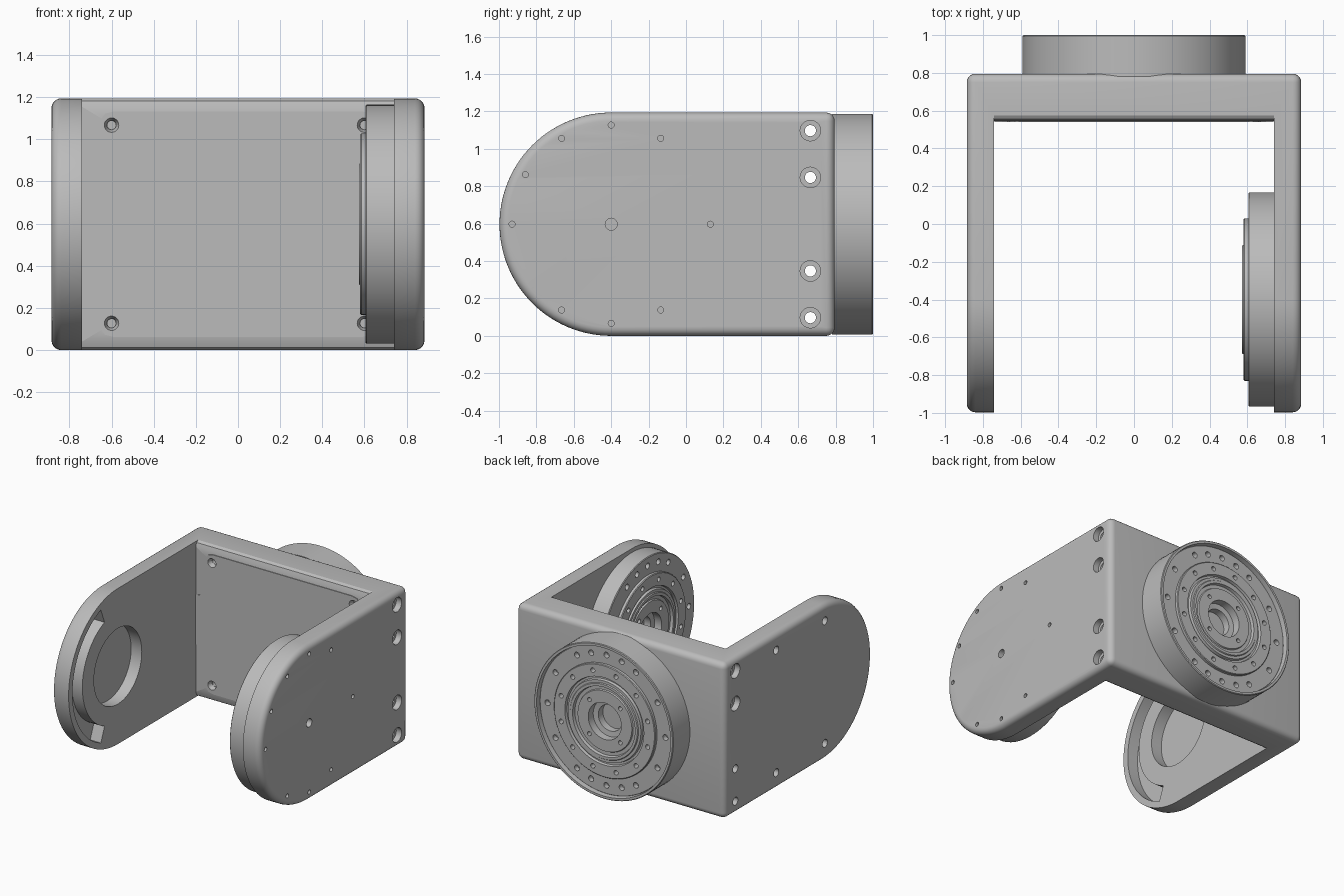
import bpy, bmesh
from math import cos, sin, pi, radians
from mathutils import Matrix, Vector

if "Cube" in bpy.data.objects:
    bpy.data.objects.remove(bpy.data.objects["Cube"])

grey = bpy.data.materials.new("machined_grey")
grey.use_nodes = True
COLOUR = (0.5, 0.5, 0.5, 1)
grey.diffuse_color = COLOUR
grey.node_tree.nodes["Principled BSDF"].inputs["Base Color"].default_value = COLOUR

MID_Z = 0.597      # centre height of every round part
ARM_Y = -0.4       # axis of the rounded arm ends
HALF_W = 0.885
INNER_W = 0.74

# rotations that send local z to the named direction
TO = {"+x": Matrix.Rotation(pi / 2, 4, "Y"),
      "-x": Matrix.Rotation(-pi / 2, 4, "Y"),
      "+y": Matrix.Rotation(-pi / 2, 4, "X")}


def finish(name, bm):
    bmesh.ops.recalc_face_normals(bm, faces=bm.faces)
    mesh = bpy.data.meshes.new(name)
    bm.to_mesh(mesh)
    bm.free()
    mesh.materials.append(grey)
    obj = bpy.data.objects.new(name, mesh)
    bpy.context.collection.objects.link(obj)
    return obj


def prism(name, points, axis, lo, hi):
    """Extrude a 2D outline: (y, z) along x, or (x, z) along y."""
    bm = bmesh.new()
    place = (lambda a, b: (lo, a, b)) if axis == "x" else (lambda a, b: (a, lo, b))
    face = bm.faces.new([bm.verts.new(place(*p)) for p in points])
    new = bmesh.ops.extrude_face_region(bm, geom=[face])["geom"]
    step = Vector((hi - lo, 0, 0) if axis == "x" else (0, hi - lo, 0))
    bmesh.ops.translate(bm, vec=step, verts=[v for v in new if isinstance(v, bmesh.types.BMVert)])
    return finish(name, bm)


def lathe(name, profile, matrix):
    """Revolve (radius, height) points and place the result."""
    bm = bmesh.new()
    vs = [bm.verts.new((r, 0, h)) for r, h in profile]
    es = [bm.edges.new(pair) for pair in zip(vs, vs[1:])]
    bmesh.ops.spin(bm, geom=vs + es, axis=(0, 0, 1), cent=(0, 0, 0),
                   angle=2 * pi, steps=96)
    bmesh.ops.remove_doubles(bm, verts=bm.verts, dist=1e-4)
    bm.transform(matrix)
    return finish(name, bm)


def cylinders(name, specs, matrix):
    """One cutter from (x, y, radius, low, high[, top radius]) in local space."""
    bm = bmesh.new()
    for x, y, r, lo, hi, *top in specs:
        bmesh.ops.create_cone(bm, cap_ends=True, segments=64 if r > 0.2 else 20,
                              radius1=r, radius2=top[0] if top else r, depth=hi - lo,
                              matrix=Matrix.Translation((x, y, (lo + hi) / 2)))
    bm.transform(matrix)
    return finish(name, bm)


def activate(obj):
    bpy.ops.object.select_all(action="DESELECT")
    obj.select_set(True)
    bpy.context.view_layer.objects.active = obj


def cut(obj, cutter):
    mod = obj.modifiers.new("cut", "BOOLEAN")
    mod.operation = "DIFFERENCE"
    mod.solver = "EXACT"
    mod.object = cutter
    activate(obj)
    bpy.ops.object.modifier_apply(modifier=mod.name)
    bpy.data.objects.remove(cutter)


def smooth(obj):
    activate(obj)
    bpy.ops.object.shade_smooth_by_angle(angle=radians(25))


def ring(radius, degrees):
    return [(radius * cos(radians(a)), radius * sin(radians(a))) for a in degrees]


# --- bracket: rounded solid, hollowed into a U ---
outline = [(0.795, 2 * MID_Z), (0.795, 0)]
outline += [(ARM_Y + MID_Z * cos(a), MID_Z + MID_Z * sin(a))
            for a in (-pi / 2 - pi * i / 56 for i in range(57))]
bracket = prism("bracket", outline, "x", -HALF_W, HALF_W)
bev = bracket.modifiers.new("round_edges", "BEVEL")
bev.width, bev.segments, bev.limit_method = 0.045, 5, "ANGLE"
activate(bracket)
bpy.ops.object.modifier_apply(modifier=bev.name)

lower = [(-1.5, -0.6 - MID_Z), (0.575, -0.6 - MID_Z), (0.575, -MID_Z),
         (0.555, 0.012 - MID_Z), (0.545, 0.04 - MID_Z)]
gap = [(y, z + MID_Z) for y, z in lower] + [(y, MID_Z - z) for y, z in reversed(lower)]
cut(bracket, prism("gap_cutter", gap, "x", -INNER_W, INNER_W))

# side bolt holes: counterbored from both sides and open right through
bolts = []
for dz in (-0.5, -0.25, 0.25, 0.5):
    z = MID_Z + dz
    bolts.append((-z, 0.665, 0.03, -1, 1))
cut(bracket, cylinders("bolt_cutter", bolts, TO["+x"]))
bores = [(z, y, 0.055, s * 0.9 - 0.06, s * 0.9 + 0.06)
         for z, y, *_ in bolts for s in (-1, 1)]
cut(bracket, cylinders("counterbore_cutter", bores, TO["+x"]))

# left arm: circle of small holes round a centre hole
pins = [(x - MID_Z, y + ARM_Y, 0.016, 0.85, 0.95) for x, y in ring(0.53, range(0, 360, 30))]
pins.append((-MID_Z, ARM_Y, 0.032, 0.82, 0.95))
cut(bracket, cylinders("pin_cutter", pins, TO["+x"]))

# right arm: outer screw holes, inner round pocket and curved cable groove
screws = [(-MID_Z + s * 0.47, y, 0.03, -0.95, -0.83) for s in (-1, 1) for y in (-0.42, 0.17)]
cut(bracket, cylinders("arm_screw_cutter", screws, TO["+x"]))
cut(bracket, cylinders("pocket_cutter", [(-MID_Z, ARM_Y, 0.29, -0.83, -0.7)], TO["+x"]))
sweep = [112 + 136 * i / 32 for i in range(33)]
arc = ring(0.55, sweep) + ring(0.43, reversed(sweep))
cut(bracket, prism("groove_cutter", [(y + ARM_Y, z + MID_Z) for y, z in arc],
                   "x", -0.83, -0.7))
smooth(bracket)

# --- thin inner cover plate with side tabs ---
quarter = [(0.739, 0.19), (0.7, 0.2), (0.67, 0.225), (0.66, 0.26),
           (0.66, 0.46), (0.65, 0.5), (0.63, 0.525), (0.59, 0.535)]
half = quarter + [(-x, z) for x, z in reversed(quarter)]
cover = prism("inner_cover", [(x, MID_Z + z) for x, z in half]
              + [(x, MID_Z - z) for x, z in reversed(half)], "y", 0.54, 0.546)
corners = [(x, z) for x in (-0.6, 0.6) for z in (-MID_Z - 0.47, -MID_Z + 0.47)]
for part in (cover, bracket):
    cut(part, cylinders("countersink_cutter",
                        [(x, z, 0.038, 0.53, 0.575, 0.022) for x, z in corners], TO["+y"]))
    cut(part, cylinders("screw_cutter",
                        [(x, z, 0.02, 0.5, 0.63) for x, z in corners], TO["+y"]))
smooth(cover)

# --- actuators: stepped, grooved discs with bolt circles ---
DISC = [(0, -0.145), (0.567, -0.145), (0.567, -0.005), (0.562, 0), (0.43, 0),
        (0.43, 0.02), (0.425, 0.025), (0.335, 0.025), (0.33, 0.005), (0.315, 0.005),
        (0.31, 0.025), (0.29, 0.025), (0.285, 0.032), (0.265, 0.032), (0.26, 0.01),
        (0.235, 0.01), (0.23, 0.02), (0.14, 0.02), (0.14, -0.04), (0.1, -0.045),
        (0.1, -0.1), (0, -0.1)]
HOLES = [(x, y, 0.022, -0.04, 0.1)
         for x, y in ring(0.5, list(range(0, 360, 30)) + [75, 105, 255, 285])]
HOLES += [(x, y, 0.018, -0.03, 0.1) for x, y in ring(0.38, range(15, 375, 30))]
HOLES += [(x, y, 0.016, -0.03, 0.1) for x, y in ring(0.185, range(45, 405, 90))]


def actuator(name, matrix):
    obj = lathe(name, DISC, matrix)
    cut(obj, cylinders("hole_cutter", HOLES, matrix))
    smooth(obj)


# turn each bolt circle so its dense groups sit at top and bottom
arm_place = Matrix.Translation((0.605, ARM_Y, MID_Z)) @ TO["-x"] @ Matrix.Rotation(pi / 2, 4, "Z")
actuator("arm_actuator", arm_place)
actuator("rear_actuator", Matrix.Translation((0, 0.965, MID_Z)) @ TO["+y"])

# --- rear housing ring around the back actuator ---
housing = lathe("rear_housing", [(0, 0.78), (0.59, 0.78), (0.59, 0.995), (0.585, 1),
                                 (0.568, 1), (0.564, 0.955), (0.564, 0.81), (0, 0.81)],
                Matrix.Translation((0, 0, MID_Z)) @ TO["+y"])
smooth(housing)
